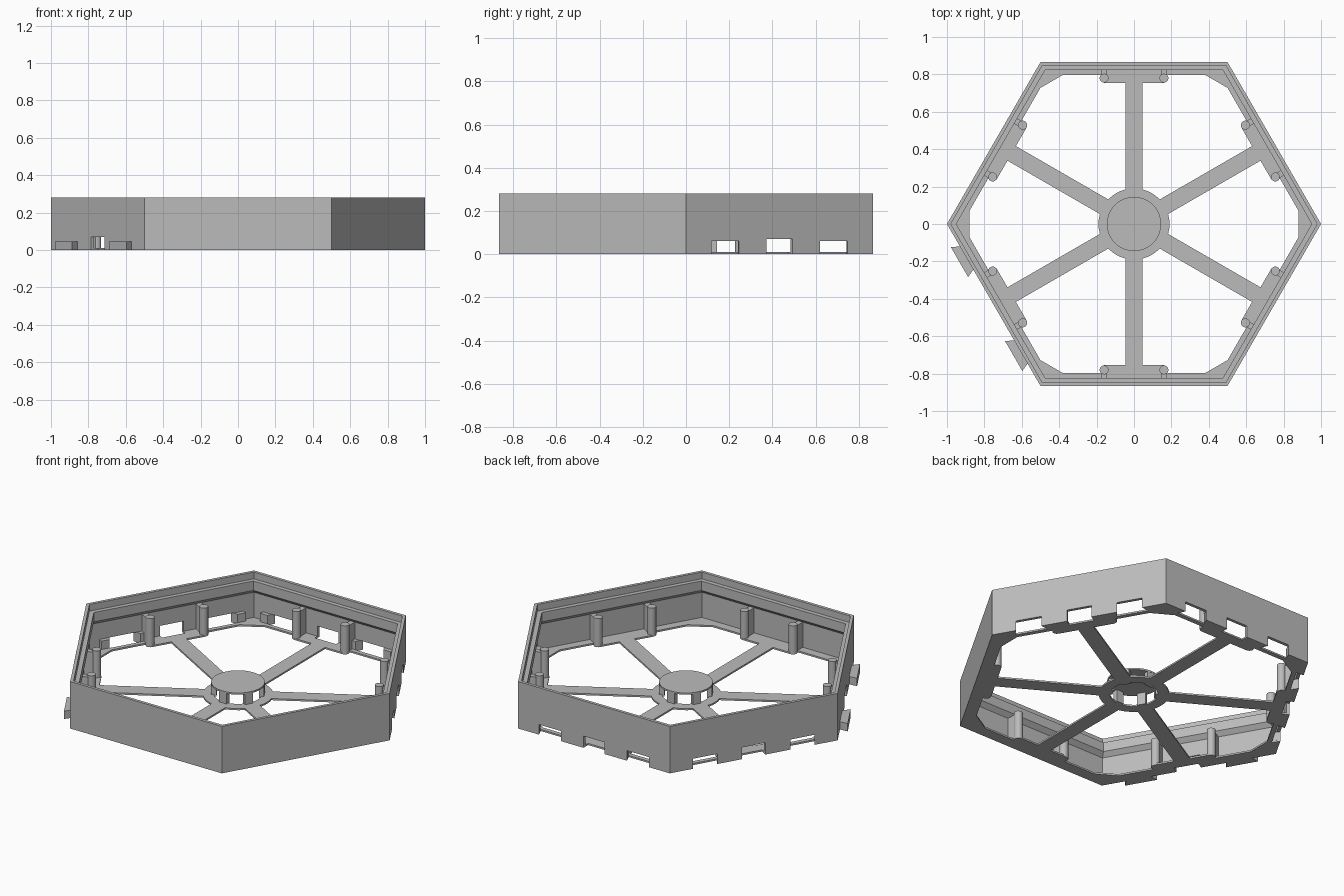
import bpy, bmesh, math
from math import cos, sin, radians

if "Cube" in bpy.data.objects:
    bpy.data.objects.remove(bpy.data.objects["Cube"], do_unlink=True)

grey = bpy.data.materials.new("light_grey")
grey.use_nodes = True
colour = (0.5, 0.5, 0.5, 1)
grey.diffuse_color = colour
grey.node_tree.nodes["Principled BSDF"].inputs["Base Color"].default_value = colour

SIDES = [30 + 60 * k for k in range(6)]
SLOTTED = (30, 90, 150)      # sides that take the dovetails
TABBED = 210                 # side that carries the dovetails
OUT, SKIN, LEDGE, FLANGE = 0.866, 0.848, 0.823, 0.797   # wall distances
HEIGHT, FLOOR = 0.28, 0.01
SLOT = 0.29                  # dovetail offset along a side
PIN = 0.16                   # pin offset along a side
ROOT, FLARE = 0.072, 0.092   # dovetail half widths


def on_side(angle, pts):
    """Map (distance outwards, offset along side) points to x, y."""
    c, s = cos(radians(angle)), sin(radians(angle))
    return [(d * c - t * s, d * s + t * c) for d, t in pts]


def box(d0, d1, t0, t1):
    return [(d0, t0), (d1, t0), (d1, t1), (d0, t1)]


def circle(x, y, r, n):
    return [(x + r * cos(math.tau * i / n), y + r * sin(math.tau * i / n)) for i in range(n)]


def finish(name, bm, smooth=False):
    bmesh.ops.recalc_face_normals(bm, faces=bm.faces)
    me = bpy.data.meshes.new(name)
    bm.to_mesh(me)
    bm.free()
    me.materials.append(grey)
    ob = bpy.data.objects.new(name, me)
    bpy.context.collection.objects.link(ob)
    if smooth:
        bpy.ops.object.select_all(action="DESELECT")
        ob.select_set(True)
        bpy.context.view_layer.objects.active = ob
        bpy.ops.object.shade_smooth_by_angle(angle=radians(35))
    return ob


def prisms(name, outlines, z0, z1, smooth=False):
    bm = bmesh.new()
    for pts in outlines:
        lo = [bm.verts.new((x, y, z0)) for x, y in pts]
        hi = [bm.verts.new((x, y, z1)) for x, y in pts]
        bm.faces.new(lo)
        bm.faces.new(hi)
        for i in range(len(pts)):
            j = (i + 1) % len(pts)
            bm.faces.new((lo[i], lo[j], hi[j], hi[i]))
    return finish(name, bm, smooth)


def revolve(name, profile, n, smooth=False):
    bm = bmesh.new()
    rings = [[bm.verts.new((x, y, z)) for x, y in circle(0, 0, r, n)] for r, z in profile]
    for k, ring in enumerate(rings):
        nxt = rings[(k + 1) % len(rings)]
        for i in range(n):
            j = (i + 1) % n
            bm.faces.new((ring[i], ring[j], nxt[j], nxt[i]))
    return finish(name, bm, smooth)


def boolean(ob, tool, operation, keep=False):
    mod = ob.modifiers.new("cut", "BOOLEAN")
    mod.operation, mod.object, mod.solver = operation, tool, "EXACT"
    bpy.context.view_layer.objects.active = ob
    bpy.ops.object.modifier_apply(modifier=mod.name)
    tool.hide_render = True
    if not keep:
        bpy.data.objects.remove(tool, do_unlink=True)


# Hexagonal wall with a stepped rim and a sloped overhang
k = 1 / cos(radians(30))
profile = [(OUT, 0), (OUT, HEIGHT), (SKIN, HEIGHT), (SKIN, 0.24),
           (LEDGE, 0.24), (LEDGE, 0.184), (SKIN, 0.16), (SKIN, 0)]
wall = revolve("outer_wall", [(d * k, z) for d, z in profile], 6)

# Thin floor flange with cut inner corners, joined to spokes and hub ring
floor = prisms("floor_frame", [circle(0, 0, SKIN * k, 6)], 0, FLOOR)
half = FLANGE * math.tan(radians(30)) - 0.08
opening = [p for a in SIDES for p in on_side(a, [(FLANGE, -half), (FLANGE, half)])]
boolean(floor, prisms("opening_cutter", [opening], -0.1, 0.1), "DIFFERENCE")
hub = revolve("hub_ring", [(0.13, 0), (0.19, 0), (0.19, FLOOR), (0.13, FLOOR)], 48)
spoke = [(0.17, -0.045), (0.755, -0.045), (0.755, -PIN), (0.81, -PIN),
         (0.81, PIN), (0.755, PIN), (0.755, 0.045), (0.17, 0.045)]
spokes = prisms("spokes", [on_side(a, spoke) for a in SIDES], 0, FLOOR)
boolean(hub, spokes, "UNION")
boolean(floor, hub, "UNION")

# Dovetail slots and straight middle slots
dovetail = [(LEDGE, -FLARE), (0.88, -ROOT + 0.006), (0.88, ROOT - 0.006), (LEDGE, FLARE)]
slots = [on_side(a, [(d, t + c) for d, t in dovetail]) for a in SLOTTED for c in (-SLOT, SLOT)]
middles = [on_side(a, box(LEDGE, 0.9, -0.07, 0.07)) for a in SLOTTED + (TABBED,)]
for outlines, top in ((slots, 0.06), (middles, 0.07)):
    cutter = prisms("slot_cutter", outlines, -0.1, top)
    boolean(wall, cutter, "DIFFERENCE", keep=True)
    boolean(floor, cutter, "DIFFERENCE")

# Guide blocks flanking each dovetail slot inside the wall
guides = []
for a in SLOTTED:
    for c in (-SLOT, SLOT):
        for s in (-1, 1):
            block = [(LEDGE, FLARE), (SKIN, 0.08), (SKIN, 0.14), (LEDGE, 0.14)]
            guides.append(on_side(a, [(d, c + s * t) for d, t in block]))
prisms("slot_guides", guides, FLOOR, 0.06)

# Dovetail tabs on the mating side
tab = [(OUT, -ROOT), (0.91, -FLARE), (0.91, FLARE), (OUT, ROOT)]
prisms("dovetail_tabs",
       [on_side(TABBED, [(d, t + c) for d, t in tab]) for c in (-SLOT, SLOT)], 0, 0.047)

# Pins on the spoke ends, each with a web to the wall
pins, webs = [], []
for a in SIDES:
    for t in (-PIN, PIN):
        (x, y), = on_side(a, [(0.78, t)])
        pins.append(circle(x, y, 0.024, 20))
        webs.append(on_side(a, box(0.79, SKIN, t - 0.016, t + 0.016)))
prisms("pins", pins, 0, 0.17, smooth=True)
prisms("pin_webs", webs, FLOOR, 0.16)

# Raised hub disc on six posts
prisms("hub_disc", [circle(0, 0, 0.145, 48)], 0.072, 0.082, smooth=True)
prisms("hub_posts", [on_side(a, box(0.115, 0.143, -0.024, 0.024)) for a in SIDES], 0, 0.074)
